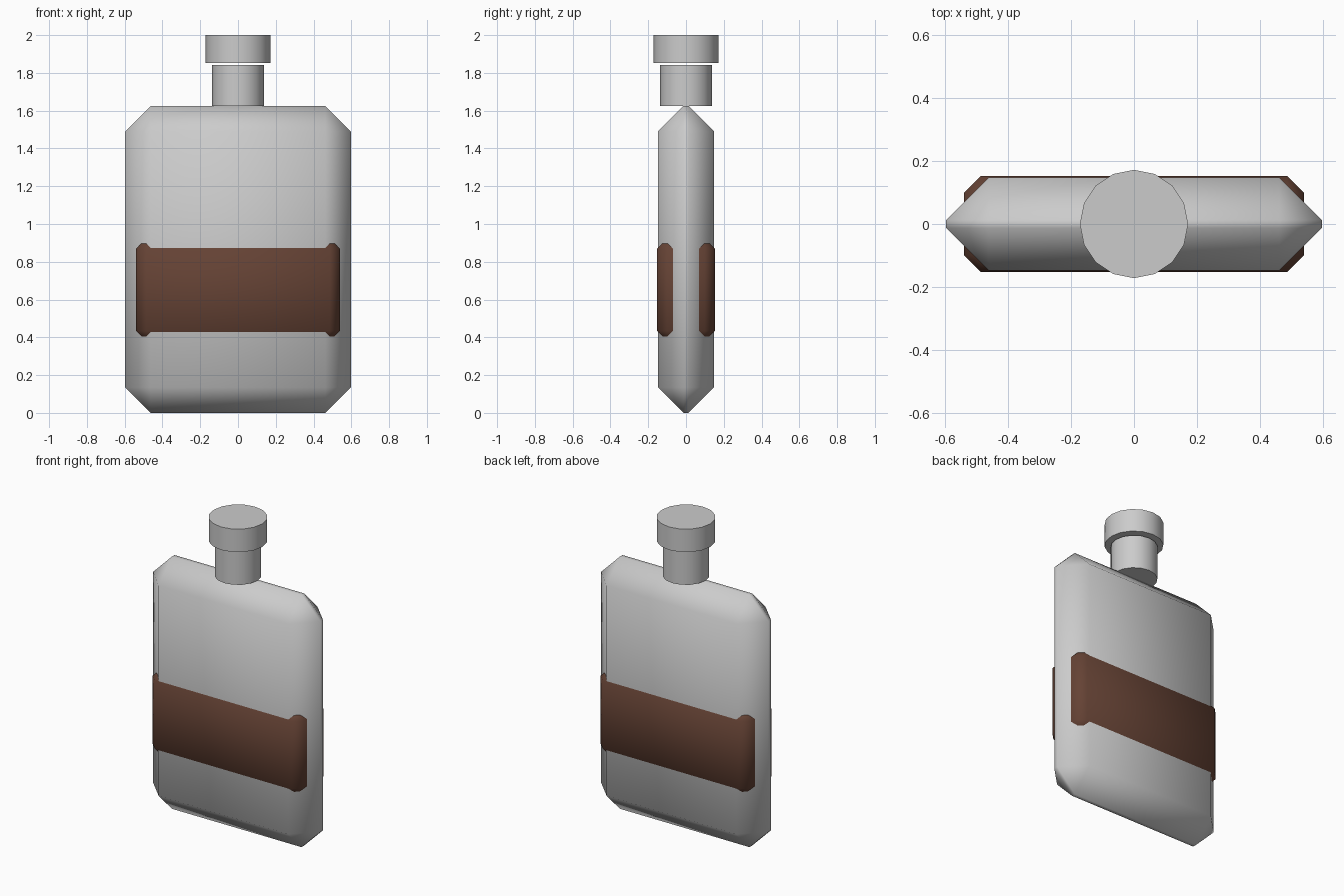
import bpy, bmesh
from math import radians
from mathutils import Matrix, Vector

if "Cube" in bpy.data.objects:
    bpy.data.objects.remove(bpy.data.objects["Cube"])


def finish(bm, name, material=None):
    bmesh.ops.recalc_face_normals(bm, faces=bm.faces)
    mesh = bpy.data.meshes.new(name)
    bm.to_mesh(mesh)
    bm.free()
    mesh.shade_smooth()
    mesh.set_sharp_from_angle(angle=radians(60))
    if material:
        mesh.materials.append(material)
    obj = bpy.data.objects.new(name, mesh)
    bpy.context.collection.objects.link(obj)
    return obj


def chamfered_box(name, half, z, chamfer, material=None):
    bm = bmesh.new()
    size = Vector(half) * 2
    bmesh.ops.create_cube(bm, size=1, matrix=Matrix.Translation((0, 0, z)) @ Matrix.Diagonal((*size, 1)))
    bmesh.ops.bevel(bm, geom=bm.edges[:], offset=chamfer, offset_type='OFFSET',
                    segments=1, profile=0.5, affect='EDGES')
    return finish(bm, name, material)


def cylinder(name, radius, z0, z1):
    bm = bmesh.new()
    bmesh.ops.create_cone(bm, cap_ends=True, segments=16, radius1=radius, radius2=radius,
                          depth=z1 - z0, matrix=Matrix.Translation((0, 0, (z0 + z1) / 2)))
    return finish(bm, name)


leather = bpy.data.materials.new("brown_leather")
leather.diffuse_color = (0.13, 0.055, 0.035, 1)
leather.use_nodes = True
leather.node_tree.nodes["Principled BSDF"].inputs["Base Color"].default_value = leather.diffuse_color

# Flat metal body with deep chamfers
chamfered_box("flask_body", (0.597, 0.148, 0.8125), 0.8125, 0.135)
# Leather band, showing just proud of the front and back
chamfered_box("leather_band", (0.54, 0.153, 0.2715), 0.6515, 0.054, leather)
# Neck, and cap with a thin gap between them
cylinder("neck", 0.1375, 1.625, 1.843)
cylinder("cap", 0.172, 1.852, 2.0)
